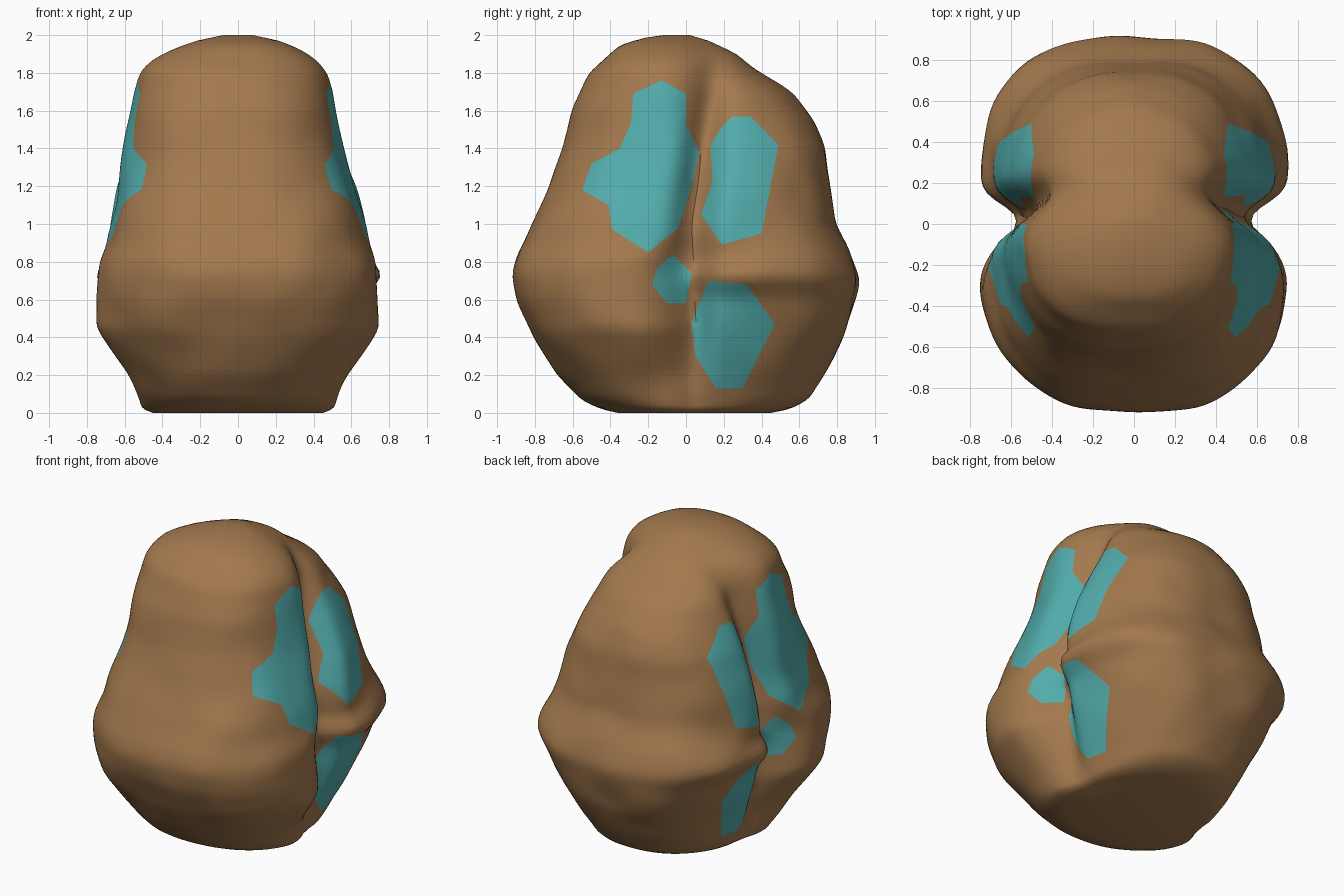
import bpy, bmesh, math
from mathutils import Vector, noise

if "Cube" in bpy.data.objects:
    bpy.data.objects.remove(bpy.data.objects["Cube"])


def material(name, rgb):
    m = bpy.data.materials.new(name)
    m.diffuse_color = (*rgb, 1)
    m.use_nodes = True
    m.node_tree.nodes["Principled BSDF"].inputs["Base Color"].default_value = m.diffuse_color
    return m


def interp(table, z):
    """Linear lookup in a list of (z, value) pairs."""
    for (z0, v0), (z1, v1) in zip(table, table[1:]):
        if z <= z1:
            return v0 + (v1 - v0) * max(0, z - z0) / (z1 - z0)
    return table[-1][1]


def smooth(t):
    t = max(0, min(1, t))
    return t * t * (3 - 2 * t)


# Profiles by height: front and back depth, half widths of the two lobes
FRONT = [(0, -.36), (.02, -.45), (.07, -.56), (.2, -.68), (.4, -.81), (.6, -.9), (.73, -.92),
         (.85, -.89), (1, -.82), (1.2, -.72), (1.4, -.65), (1.6, -.61), (1.8, -.51),
         (1.95, -.35), (1.985, -.22), (2, -.12)]
BACK = [(0, .45), (.02, .55), (.07, .65), (.2, .73), (.4, .84), (.6, .9), (.7, .92), (.85, .87),
        (1, .79), (1.2, .76), (1.4, .74), (1.55, .67), (1.7, .56), (1.83, .35), (1.9, .27),
        (1.97, .12), (2, .02)]
WIDE_F = [(0, .5), (.02, .55), (.2, .63), (.45, .79), (.8, .76), (.9, .7), (1.1, .65), (1.3, .61),
          (1.5, .57), (1.7, .53), (1.8, .5), (1.87, .44), (1.93, .33), (1.97, .22), (2, .08)]
WIDE_B = [(0, .42), (.02, .46), (.2, .54), (.45, .63), (.62, .68), (.72, .77), (.78, .76), (.9, .7),
          (1, .69), (1.2, .645), (1.4, .575), (1.6, .5), (1.75, .44), (1.85, .38), (1.93, .27), (2, .08)]
SEAM = [(0, 0), (.4, .02), (1, .04), (1.4, .09), (1.8, .16), (2, .18)]
DEPTH = [(0, .02), (.2, .09), (.5, .17), (.75, .2), (.9, .17), (1.2, .18), (1.5, .12), (1.75, .06),
         (1.9, .02), (2, 0)]
# Squareness of the cross section, front and back
SQUARE_F = [(0, 2.1), (.3, 2.4), (.7, 2.65), (1.05, 2.85), (1.35, 2.6), (2, 2.4)]
SQUARE_B = [(0, 2.1), (.3, 2.5), (.65, 3), (.8, 3), (1, 2.7), (1.4, 2.5), (1.6, 2.3), (2, 2.2)]


def surface(z, angle):
    f, b = interp(FRONT, z), interp(BACK, z)
    half, mid = (b - f) / 2, (b + f) / 2
    c, s = math.cos(angle), math.sin(angle)
    blend = smooth((s * half + mid + .13) / .28)
    w = interp(WIDE_F, z) * (1 - blend) + interp(WIDE_B, z) * blend
    n = interp(SQUARE_F, z) * (1 - blend) + interp(SQUARE_B, z) * blend
    r = (abs(c / w) ** n + abs(s / half) ** n) ** (-1 / n)
    x, y = r * c, r * s + mid
    # vertical seam between the lobes, wider in front low down
    off = y - interp(SEAM, z)
    spread = .09 + .11 * smooth((.95 - z) / .2) if off < 0 else .085
    cut = interp(DEPTH, z) * math.exp(-(off / spread) ** 2)
    # crease across the rear lobe
    cut += .05 * math.exp(-((z - .82) / .05) ** 2) * smooth((y + .02) / .1) * smooth((.5 - y) / .3)
    x -= math.copysign(min(cut, abs(x) * .5), x) * min(1, abs(x) / .2)
    # the upper half leans slightly to one side
    x -= .025 * smooth((z - 1) / .5) * smooth((2 - z) / .2)
    # gentle lumps
    p = Vector((x, y, z))
    fade = smooth(z / .15) * smooth((2 - z) / .2)
    lump = 1 + .02 * fade * noise.noise(p * 4.2 + Vector((3, 1, 7)))
    return x * lump, y * lump, z


# Outlines (y, z) of the coloured side patches
PATCHES = [
    [(-.28, 1.69), (-.13, 1.76), (0, 1.69), (0, 1.53), (.07, 1.38), (.03, 1.2), (-.04, .98), (-.2, .85),
     (-.39, .97), (-.41, 1.1), (-.55, 1.18), (-.5, 1.32), (-.35, 1.4), (-.29, 1.54)],
    [(.2, 1.53), (.25, 1.57), (.34, 1.57), (.49, 1.42), (.4, .95), (.19, .89), (.08, 1.05),
     (.14, 1.22), (.13, 1.42)],
    [(-.07, .84), (.03, .74), (0, .58), (-.1, .58), (-.18, .68), (-.15, .77)],
    [(.12, .7), (.32, .68), (.47, .47), (.3, .13), (.16, .13), (.05, .3), (.03, .48)],
]


def inside(poly, y, z):
    hit = False
    for (y0, z0), (y1, z1) in zip(poly, poly[1:] + poly[:1]):
        if (z0 > z) != (z1 > z) and y < y0 + (y1 - y0) * (z - z0) / (z1 - z0):
            hit = not hit
    return hit


# Boulder body: stacked rings, closed at both ends
bm = bmesh.new()
SEG, RINGS = 144, 72
rings = []
for i in range(RINGS + 1):
    z = 1 - math.cos(math.pi * i / RINGS)
    z = .5 * z + .5 * (2 * i / RINGS)
    rings.append([bm.verts.new(surface(z, 2 * math.pi * (j + .5) / SEG)) for j in range(SEG)])
for lo, hi in zip(rings, rings[1:]):
    for j in range(SEG):
        k = (j + 1) % SEG
        bm.faces.new((lo[j], lo[k], hi[k], hi[j]))
bm.faces.new(rings[0][::-1])
bm.faces.new(rings[-1])

# Soften the hard bands while keeping the base flat
soft = [v for v in bm.verts if .05 < v.co.z < 1.97]
for _ in range(3):
    bmesh.ops.smooth_vert(bm, verts=soft, factor=.5, use_axis_x=True, use_axis_y=True, use_axis_z=False)

# Cut the patch outlines into both sides
for poly in PATCHES:
    for (y0, z0), (y1, z1) in zip(poly, poly[1:] + poly[:1]):
        near = []
        for face in bm.faces:
            c = face.calc_center_median()
            if (abs(c.x) > .2 and min(y0, y1) - .04 < c.y < max(y0, y1) + .04
                    and min(z0, z1) - .04 < c.z < max(z0, z1) + .04):
                near.append(face)
        geom = set(near)
        for face in near:
            geom.update(face.edges)
            geom.update(face.verts)
        bmesh.ops.bisect_plane(bm, geom=list(geom), dist=1e-5, plane_co=(0, y0, z0),
                               plane_no=Vector((0, z0 - z1, y1 - y0)).normalized())

# Colour faces that fall within a patch
for face in bm.faces:
    c = face.calc_center_median()
    if abs(c.x) > .2 and any(inside(p, c.y, c.z) for p in PATCHES):
        face.material_index = 1
bmesh.ops.recalc_face_normals(bm, faces=bm.faces[:])

mesh = bpy.data.meshes.new("boulder")
bm.to_mesh(mesh)
bm.free()
mesh.materials.append(material("earth_brown", (.365, .19, .075)))
mesh.materials.append(material("teal", (.085, .41, .41)))
boulder = bpy.data.objects.new("boulder", mesh)
bpy.context.collection.objects.link(boulder)
bpy.context.view_layer.objects.active = boulder
boulder.select_set(True)
bpy.ops.object.shade_smooth_by_angle(angle=math.radians(40))
